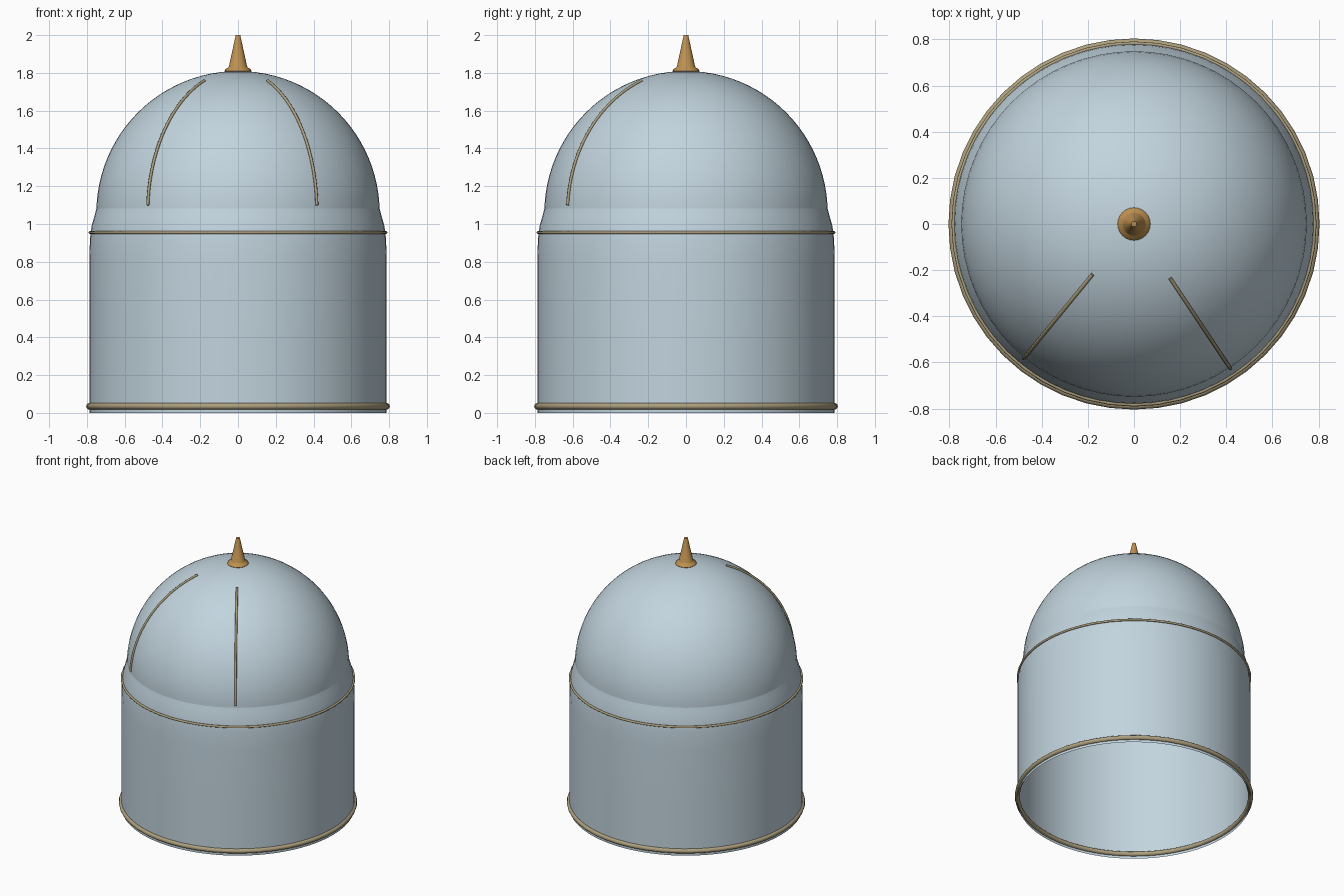
import bpy
from math import sin, cos, pi, radians, atan2

cube = bpy.data.objects.get("Cube")
if cube:
    bpy.data.objects.remove(cube, do_unlink=True)


def material(name, rgb):
    m = bpy.data.materials.new(name)
    m.use_nodes = True
    m.diffuse_color = (*rgb, 1)
    m.node_tree.nodes["Principled BSDF"].inputs["Base Color"].default_value = (*rgb, 1)
    return m


PALE_BLUE = material("pale blue", (0.54, 0.66, 0.73))
BRASS = material("dull brass", (0.42, 0.35, 0.21))
BRONZE = material("warm bronze", (0.52, 0.28, 0.08))


def finish(ob, name, mat, angle=40):
    ob.name = name
    ob.data.materials.append(mat)
    bpy.ops.object.select_all(action="DESELECT")
    ob.select_set(True)
    bpy.context.view_layer.objects.active = ob
    bpy.ops.object.shade_smooth_by_angle(angle=radians(angle))


def lathe(name, profile, mat, sides=64, angle=40):
    """Revolve (radius, height) points, listed bottom to top, around z."""
    verts = [(r * cos(2 * pi * i / sides), r * sin(2 * pi * i / sides), z)
             for r, z in profile for i in range(sides)]
    faces = [(k * sides + i, k * sides + (i + 1) % sides,
              (k + 1) * sides + (i + 1) % sides, (k + 1) * sides + i)
             for k in range(len(profile) - 1) for i in range(sides)]
    if profile[-1][0] > 0.005:
        top = (len(profile) - 1) * sides
        if name == "finial":
            faces.append(tuple(range(top, top + sides)))
    me = bpy.data.meshes.new(name)
    me.from_pydata(verts, [], faces)
    ob = bpy.data.objects.new(name, me)
    bpy.context.collection.objects.link(ob)
    finish(ob, name, mat, angle)
    return ob


def ring(name, radius, thickness, z):
    bpy.ops.mesh.primitive_torus_add(major_radius=radius, minor_radius=thickness,
                                     major_segments=48, minor_segments=10,
                                     location=(0, 0, z))
    finish(bpy.context.object, name, BRASS, 60)


DOME_R, DOME_Z = 0.75, 1.06

# Open drum with a flared shoulder
lathe("drum", [(0.787, 0), (0.787, 0.4), (0.787, 0.8), (0.784, 0.92),
               (0.775, 0.99), (0.758, 1.05), (0.742, 1.11)], PALE_BLUE)

# Hemispherical dome
dome = [(DOME_R * cos(pi / 2 * i / 24), DOME_Z + DOME_R * sin(pi / 2 * i / 24))
        for i in range(24)]
lathe("dome", dome + [(0.0005, DOME_Z + DOME_R)], PALE_BLUE)

# Rim bands
ring("base_ring", 0.787, 0.017, 0.035)
ring("shoulder_ring", 0.783, 0.008, 0.955)

# Finial with a rounded collar
lathe("finial", [(0.055, 1.795), (0.071, 1.81), (0.066, 1.82), (0.052, 1.828),
                 (0.048, 1.835), (0.012, 2.0)], BRONZE, 24)


# Two slim ribs arching up the front of the dome
def rib(name, x, y):
    azimuth, steps, reach = atan2(y, x), 24, DOME_R + 0.004
    curve = bpy.data.curves.new(name, "CURVE")
    curve.dimensions = "3D"
    curve.bevel_depth = 0.008
    curve.bevel_resolution = 2
    curve.use_fill_caps = True
    path = curve.splines.new("POLY")
    path.points.add(steps)
    for i, p in enumerate(path.points):
        lift = radians(3 + 65 * i / steps)
        r = reach * cos(lift)
        p.co = (r * cos(azimuth), r * sin(azimuth), DOME_Z + reach * sin(lift), 1)
    ob = bpy.data.objects.new(name, curve)
    bpy.context.collection.objects.link(ob)
    bpy.ops.object.select_all(action="DESELECT")
    ob.select_set(True)
    bpy.context.view_layer.objects.active = ob
    bpy.ops.object.convert(target="MESH")
    finish(bpy.context.object, name, BRASS, 50)


rib("right_rib", -0.48, -0.585)
rib("left_rib", 0.42, -0.63)
